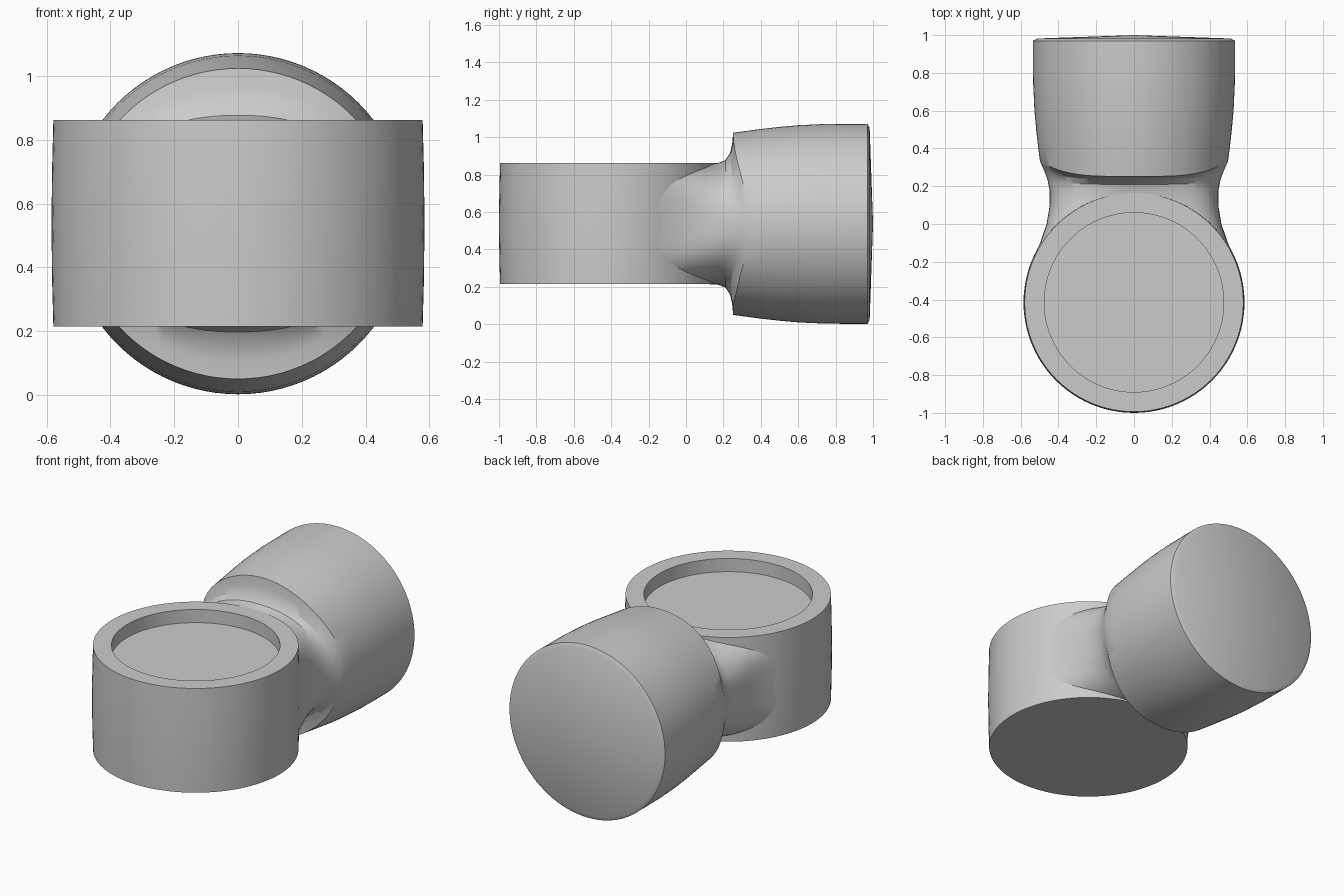
import bpy, bmesh, math

cube = bpy.data.objects.get("Cube")
if cube:
    bpy.data.objects.remove(cube, do_unlink=True)

SEGMENTS = 96
CUP_Y = -0.415
AXIS_Z = 0.537

grey = bpy.data.materials.new("plain grey")
grey.use_nodes = True
grey.diffuse_color = (0.6, 0.6, 0.6, 1)
grey.node_tree.nodes["Principled BSDF"].inputs["Base Color"].default_value = (0.6, 0.6, 0.6, 1)


def loft(name, rings, location):
    """Skin a stack of equal rings; one-point rings close to a pole."""
    bm = bmesh.new()
    loops = [[bm.verts.new(p) for p in ring] for ring in rings]
    for a, b in zip(loops, loops[1:]):
        for i in range(SEGMENTS):
            j = (i + 1) % SEGMENTS
            if len(b) == 1:
                bm.faces.new((a[i], a[j], b[0]))
            else:
                bm.faces.new((a[i], a[j], b[j], b[i]))
    for end in (loops[0], loops[-1]):
        if len(end) > 1:
            bm.faces.new(end)
    bmesh.ops.recalc_face_normals(bm, faces=bm.faces)
    mesh = bpy.data.meshes.new(name)
    bm.to_mesh(mesh)
    bm.free()
    mesh.materials.append(grey)
    obj = bpy.data.objects.new(name, mesh)
    obj.location = location
    bpy.context.collection.objects.link(obj)
    return obj


def activate(obj):
    bpy.ops.object.select_all(action="DESELECT")
    obj.select_set(True)
    bpy.context.view_layer.objects.active = obj


def angles():
    return [2 * math.pi * i / SEGMENTS for i in range(SEGMENTS)]


def disc(radius, z):
    return [(radius * math.cos(t), radius * math.sin(t), z) for t in angles()]


def section(y_top, y_side, half_x, half_z, power):
    """Rounded cross-section across y whose sides may sweep back."""
    points = []
    for t in angles():
        c, s = math.cos(t), math.sin(t)
        x = half_x * math.copysign(abs(c) ** (2 / power), c)
        z = half_z * math.copysign(abs(s) ** (2 / power), s)
        points.append((x, y_top + (y_side - y_top) * c ** 4, z))
    return points


# Upright cup with a slight bulge and a shallow round recess
cup_profile = [(0.579, 0.214), (0.583, 0.36), (0.585, 0.537), (0.583, 0.71),
               (0.579, 0.862), (0.475, 0.862), (0.475, 0.78)]
cup = loft("cup", [disc(r, z) for r, z in cup_profile], (0, CUP_Y, 0))

# Neck flaring into the horizontal barrel, closed by a shallow cone
neck = [(-0.2, -0.2, 0.543, 0.31, 6), (-0.1, -0.1, 0.497, 0.318, 5),
        (0, 0, 0.463, 0.321, 4), (0.1, 0.1, 0.446, 0.322, 3),
        (0.17, 0.18, 0.447, 0.325, 2.5), (0.21, 0.235, 0.458, 0.34, 2.2),
        (0.236, 0.28, 0.475, 0.38, 2), (0.247, 0.31, 0.488, 0.43, 2),
        (0.252, 0.335, 0.498, 0.487, 2)]
barrel = [(0.4, 0.507), (0.5, 0.518), (0.6, 0.527), (0.75, 0.534),
          (0.97, 0.535), (0.982, 0.512)]
rings = [section(*n) for n in neck] + [section(y, y, r, r, 2) for y, r in barrel]
rings.append([(0, 1.0, 0)])
body = loft("neck_and_barrel", rings, (0, 0, AXIS_Z))

# Clear the neck out of the recess
cutter = loft("recess_cutter", [disc(0.48, 0.77), disc(0.48, 1.0)], (0, CUP_Y, 0))
cutter.hide_render = True
activate(body)
cut = body.modifiers.new("recess", "BOOLEAN")
cut.operation = "DIFFERENCE"
cut.solver = "EXACT"
cut.object = cutter
bpy.ops.object.modifier_apply(modifier=cut.name)
bpy.data.objects.remove(cutter, do_unlink=True)

# Smooth sides with crisp rims
for obj in (cup, body):
    activate(obj)
    bpy.ops.object.shade_smooth_by_angle(angle=math.radians(30))
